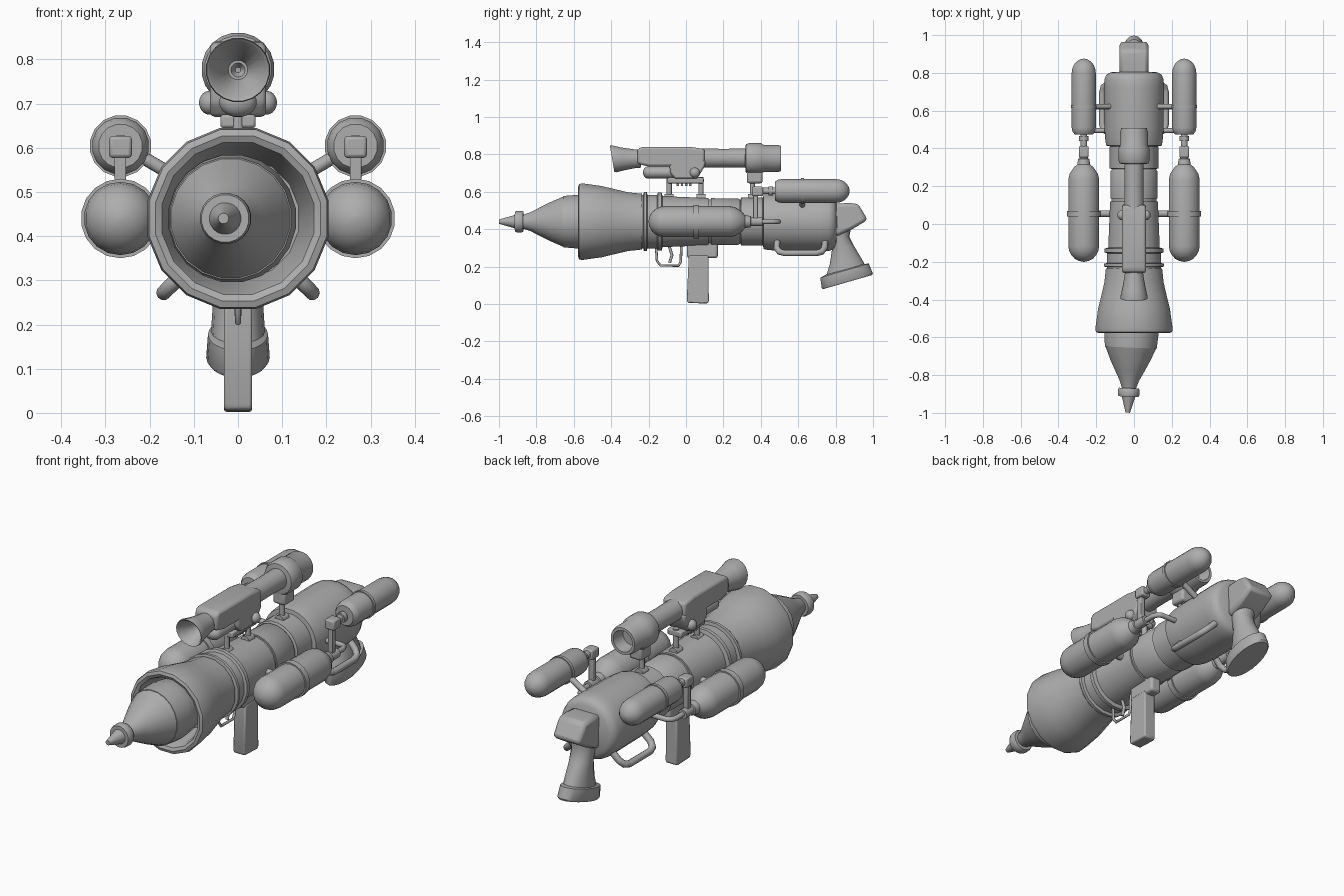
import bpy, bmesh, math
from mathutils import Vector, Matrix

cube = bpy.data.objects.get("Cube")
if cube:
    bpy.data.objects.remove(cube, do_unlink=True)

grey = bpy.data.materials.new("plain_grey")
grey.use_nodes = True
colour = (0.42, 0.42, 0.42, 1)
grey.diffuse_color = colour
grey.node_tree.nodes["Principled BSDF"].inputs["Base Color"].default_value = colour

AXIS = 0.44  # height of the main barrel axis


def finish(name, bm, bevel=0, angle=40):
    bmesh.ops.remove_doubles(bm, verts=bm.verts, dist=0.0001)
    bmesh.ops.recalc_face_normals(bm, faces=bm.faces)
    mesh = bpy.data.meshes.new(name)
    bm.to_mesh(mesh)
    bm.free()
    mesh.materials.append(grey)
    obj = bpy.data.objects.new(name, mesh)
    bpy.context.collection.objects.link(obj)
    if bevel:
        mod = obj.modifiers.new("bevel", 'BEVEL')
        mod.width, mod.segments, mod.limit_method = bevel, 2, 'ANGLE'
    bpy.ops.object.select_all(action='DESELECT')
    obj.select_set(True)
    bpy.context.view_layer.objects.active = obj
    bpy.ops.object.shade_smooth_by_angle(angle=math.radians(angle))
    return obj


def skin(bm, rings, caps=True):
    loops = [[bm.verts.new(p) for p in ring] for ring in rings]
    n = len(loops[0])
    for a, b in zip(loops, loops[1:]):
        for i in range(n):
            bm.faces.new((a[i], a[(i + 1) % n], b[(i + 1) % n], b[i]))
    if caps:
        bm.faces.new(loops[0])
        bm.faces.new(loops[-1])


def revolve(name, profile, x=0, z=AXIS, n=20, angle=40, wide=1):
    """Lathe (y, radius) pairs around an axis parallel to y."""
    bm = bmesh.new()
    turn = [2 * math.pi * (i + 0.5) / n for i in range(n)]
    skin(bm, [[(x + wide * r * math.cos(t), y, z + r * math.sin(t)) for t in turn]
              for y, r in profile])
    return finish(name, bm, angle=angle)


def dome(y, r, depth, steps=5):
    """Profile points rounding off from radius r at y to a tip at y + depth."""
    return [(y + depth * math.sin(a), max(r * math.cos(a), 0.004))
            for a in (math.pi / 2 * i / steps for i in range(steps + 1))]


def box(name, lo, hi, bevel=0.006):
    bm = bmesh.new()
    bmesh.ops.create_cube(bm, size=1)
    for v in bm.verts:
        v.co = [(a + b) / 2 + c * (b - a) for a, b, c in zip(lo, hi, v.co)]
    return finish(name, bm, bevel)


def prism(name, outline, half, bevel=0.01):
    """Extrude a (y, z) outline to both sides of x = 0."""
    bm = bmesh.new()
    skin(bm, [[(s * half, y, z) for y, z in outline] for s in (-1, 1)])
    return finish(name, bm, bevel)


def rod(name, points, radius, n=10):
    """Sweep a round section along a path."""
    pts = [Vector(p) for p in points]
    dirs = [(b - a).normalized() for a, b in zip(pts, pts[1:])]
    tang = [dirs[0]] + [(a + b).normalized() for a, b in zip(dirs, dirs[1:])] + [dirs[-1]]
    side = tang[0].orthogonal().normalized()
    rings = []
    for p, t in zip(pts, tang):
        side = (side - t * side.dot(t)).normalized()
        up = t.cross(side)
        rings.append([p + radius * (side * math.cos(a) + up * math.sin(a))
                      for a in (2 * math.pi * i / n for i in range(n))])
    bm = bmesh.new()
    skin(bm, rings)
    return finish(name, bm)


def loft(name, sections, n=16):
    """Oval sections: (y, z, half depth, half width, tilt in degrees)."""
    rings = []
    for y, z, d, w, tilt in sections:
        c, s = math.cos(math.radians(tilt)), math.sin(math.radians(tilt))
        rings.append([(w * math.sin(a), y + d * math.cos(a) * c, z + d * math.cos(a) * s)
                      for a in (2 * math.pi * i / n for i in range(n))])
    bm = bmesh.new()
    skin(bm, rings)
    return finish(name, bm)


# Rocket, leaning slightly aside inside the muzzle
rocket = revolve("rocket", [(-1, .012), (-.915, .036), (-.915, .054), (-.905, .058), (-.88, .058),
                            (-.87, .053), (-.87, .038), (-.83, .052), (-.78, .078), (-.72, .108),
                            (-.655, .136), (-.655, .139), (-.57, .146), (-.48, .135), (-.38, .08)], z=0)
rocket.matrix_world = Matrix.Translation((.013, 0, AXIS)) @ Matrix.Rotation(-.046, 4, 'Z')

# Hollow muzzle bell and barrel
revolve("muzzle_bell", [(-.4, .02), (-.4, .14), (-.545, .166), (-.57, .175), (-.577, .19), (-.572, .205),
                        (-.555, .209), (-.45, .194), (-.385, .178), (-.31, .16), (-.235, .152),
                        (-.235, .1)], n=16)
revolve("barrel", [(-.24, .145), (-.155, .145), (-.15, .157), (-.13, .157), (-.125, .138), (.12, .128),
                   (.12, .12), (.135, .12), (.135, .127), (.28, .125), (.29, .118), (.295, .13),
                   (.41, .13), (.42, .12)])
revolve("collar_ring", [(-.23, .14), (-.225, .16), (-.21, .16), (-.205, .14)])
revolve("rear_drum", [(.41, .12), (.415, .148), (.44, .153), (.5, .157), (.72, .16), (.765, .158),
                      (.79, .148), (.803, .125), (.81, .02)], n=24)

# Shoulder grip behind the drum
prism("grip_wedge", [(.79, .535), (.87, .54), (.92, .535), (.972, .45), (.89, .4), (.8, .36)], .076, .018)
loft("rear_grip", [(.825, .42, .06, .065, 0), (.825, .36, .048, .058, 0), (.84, .3, .06, .056, 8),
                   (.852, .23, .085, .058, 12), (.855, .17, .112, .062, 15)])
loft("grip_foot", [(.85, .185, .108, .058, 16), (.848, .178, .135, .068, 16), (.862, .125, .142, .072, 16),
                   (.864, .117, .136, .066, 16)], 20)

# Front grip, trigger and guard
box("grip_mount", (-.03, .005, .245), (.03, .17, .34), .012)
prism("front_grip", [(.015, .26), (.12, .26), (.122, .01), (.112, .002), (.01, .006), (.004, .02)], .032)
rod("trigger_guard", [(0, -.16, .31), (0, -.155, .23), (0, -.135, .205), (0, -.04, .205),
                      (0, -.028, .225), (0, -.025, .31)], .007)
rod("trigger", [(0, -.09, .31), (0, -.075, .26), (0, -.088, .22)], .008)

# Side assemblies, mirrored
for label, s in (("left", 1), ("right", -1)):
    x = s * .266
    revolve(label + "_lower_tank", dome(-.115, .083, -.085)[::-1] + [(.235, .083), (.265, .076), (.3, .053),
            (.315, .035), (.345, .03), (.35, .015)], x, AXIS, 18)
    revolve(label + "_lower_band", [(.04, .08), (.04, .09), (.07, .09), (.07, .08)], x, AXIS, 18)
    rod(label + "_lower_strut", [(s * .1, .055, AXIS), (s * .2, .055, AXIS)], .018)
    revolve(label + "_upper_tank", [(.475, .02), (.475, .05), (.49, .061), (.51, .065)]
            + dome(.8, .065, .075), x, .604, 16)
    revolve(label + "_upper_band", [(.615, .06), (.615, .07), (.63, .07), (.63, .06)], x, .604, 16)
    rod(label + "_upper_strut", [(s * .1, .622, .51), (s * .21, .622, .575)], .015)

    # Valves and pipes between the tanks
    box(label + "_valve_block", (x - .026, .352, .577), (x + .026, .412, .627), .008)
    revolve(label + "_valve_neck", [(.4, .018), (.44, .018), (.44, .026), (.465, .026), (.465, .018),
            (.48, .018)], x, .604, 12)
    box(label + "_valve_stem", (x - .013, .358, .44), (x + .013, .385, .59), .003)
    revolve(label + "_pipe_nut", [(.34, .012), (.34, .024), (.41, .024), (.41, .012)], x, AXIS, 12)
    rod(label + "_feed_pipe", [(x, .4, AXIS), (x, .46, AXIS), (x - s * .01, .485, AXIS),
                               (x - s * .03, .495, AXIS), (s * .13, .495, AXIS)], .013)

    # Carry handle angled down and outward
    k = math.sqrt(.5)
    rod(label + "_handle", [(s * r * k, y, AXIS - r * k) for r, y in
        ((.13, .49), (.2, .485), (.228, .5), (.238, .53), (.238, .695), (.228, .725), (.2, .74), (.13, .745))],
        .017)

    # Scope adjustment knob
    knob = revolve(label + "_scope_knob", [(0, .027), (.06, .027)] + dome(.065, .027, .023), 0, 0, 14)
    knob.matrix_world = Matrix.Translation((0, .047, .702)) @ Matrix.Rotation(-s * math.pi / 2, 4, 'Z')

# Scope
hood = revolve("scope_hood", [(-.26, .006), (-.28, .016), (-.28, .022), (-.39, .064), (-.395, .071), (-.385, .073), (-.34, .062),
                              (-.27, .05), (-.24, .048), (-.24, .02)], 0, .776)
for v in hood.data.vertices:  # slanted mouth
    if v.co.y < -.33:
        v.co.y -= (v.co.z - .776) * .17
prism("scope_housing", [(-.26, .825), (-.24, .84), (.02, .84), (.1, .828), (.1, .745), (.06, .735),
                        (-.2, .735), (-.26, .75)], .063, .014)
prism("scope_lower_housing", [(-.09, .77), (.105, .77), (.1, .735), (.06, .67), (-.06, .67), (-.085, .7)],
      .063, .01)
revolve("scope_pointer", dome(-.2, .034, -.03)[::-1] + [(-.07, .034), (-.06, .01)], 0, .703, 16, wide=1.25)
revolve("scope_tube", [(.08, .02), (.08, .052), (.2, .05), (.33, .052), (.33, .02)], 0, .78)
revolve("scope_eyepiece", [(.315, .04), (.32, .076), (.335, .083), (.4, .083), (.415, .074), (.49, .074),
                           (.508, .068), (.508, .054), (.44, .046), (.44, .005)], 0, .778)

# Scope mounts
box("rear_mount_block", (-.035, .325, .645), (.035, .41, .73), .012)
box("front_mount_rail", (-.04, -.1, .645), (.04, .095, .675))
for i in range(4):
    box("rail_rib_%d" % (i + 1), (-.03, -.05 + i * .022, .63), (.03, -.037 + i * .022, .65), .002)
for name, y in (("front", -.09), ("middle", .08), ("rear", .355)):
    rod(name + "_mount_post", [(0, y, .54), (0, y, .68)], .014)
    revolve(name + "_post_foot", [(y - .024, .01), (y - .024, .024), (y + .024, .024), (y + .024, .01)],
            0, .565, 12)
